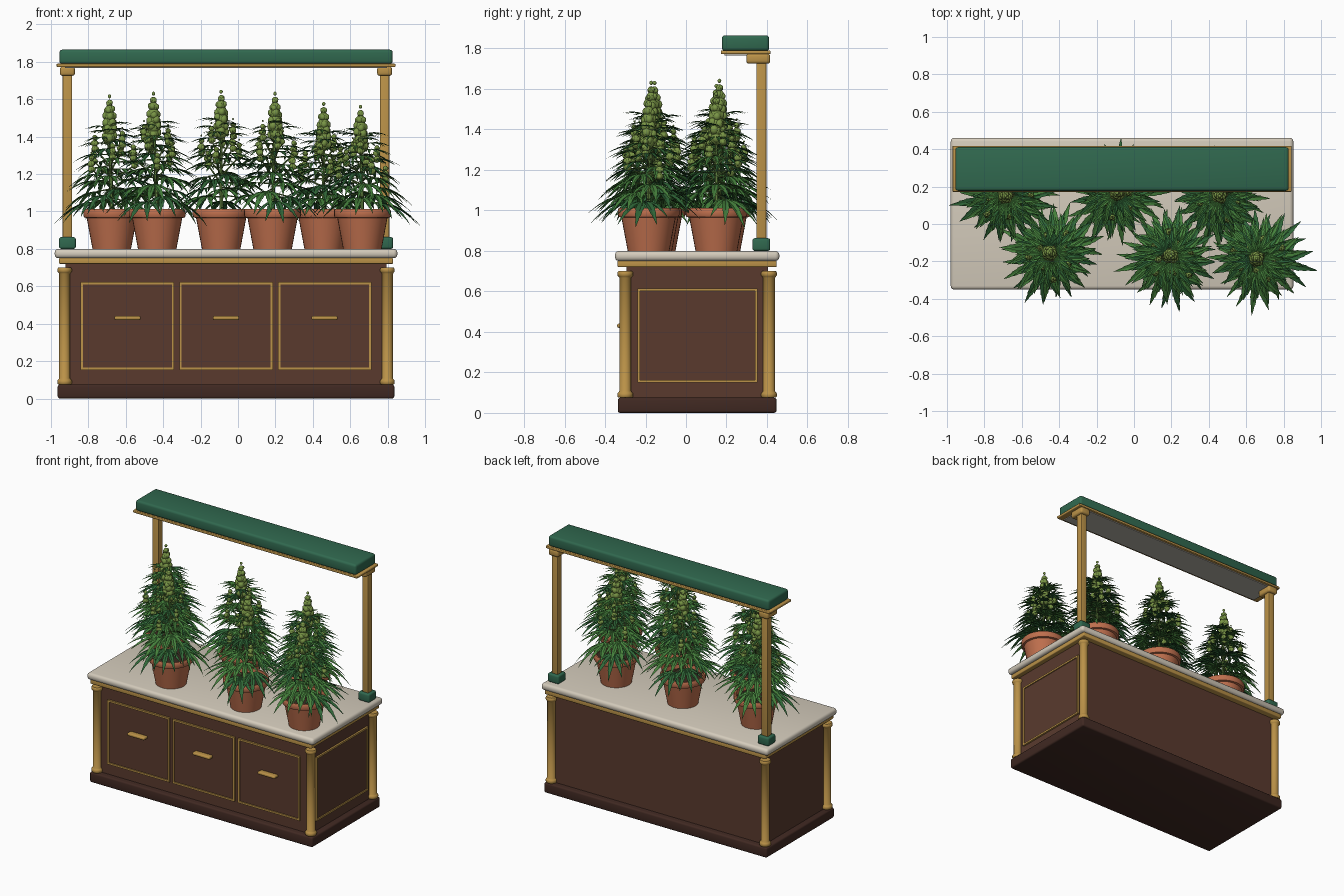
import bpy, bmesh, math, random
from mathutils import Matrix, Vector

if "Cube" in bpy.data.objects:
    bpy.data.objects.remove(bpy.data.objects["Cube"])

random.seed(4)
CX, CY = -0.064, 0.055  # cabinet centre


def material(name, r, g, b):
    m = bpy.data.materials.new(name)
    m.diffuse_color = (r, g, b, 1)
    m.use_nodes = True
    m.node_tree.nodes["Principled BSDF"].inputs["Base Color"].default_value = m.diffuse_color
    return m


WOOD = material("wood", .10, .042, .027)
DARK = material("dark_wood", .052, .022, .016)
GOLD = material("gold", .50, .29, .065)
STONE = material("stone", .66, .60, .50)
GREEN = material("green_enamel", .03, .14, .078)
GLASS = material("lamp_panel", .45, .43, .38)
CLAY = material("terracotta", .52, .16, .075)
SOIL = material("soil", .04, .022, .014)
LEAF = material("leaf", .06, .22, .045)
LEAF2 = material("leaf_dark", .03, .14, .04)
BUD = material("bud", .19, .30, .06)
STEM = material("stem", .12, .22, .05)


def finish(name, bm, mats, smooth=None):
    me = bpy.data.meshes.new(name)
    bm.to_mesh(me)
    bm.free()
    for m in mats:
        me.materials.append(m)
    ob = bpy.data.objects.new(name, me)
    bpy.context.collection.objects.link(ob)
    if smooth:
        bpy.ops.object.select_all(action='DESELECT')
        ob.select_set(True)
        bpy.context.view_layer.objects.active = ob
        bpy.ops.object.shade_smooth_by_angle(angle=math.radians(smooth))
    return ob


def add_box(bm, x0, x1, y0, y1, z0, z1):
    m = Matrix.Translation(((x0 + x1) / 2, (y0 + y1) / 2, (z0 + z1) / 2)) @ \
        Matrix.Diagonal((x1 - x0, y1 - y0, z1 - z0, 1))
    bmesh.ops.create_cube(bm, size=1, matrix=m)


def box(name, dims, mat, bevel=0.0, seg=3):
    bm = bmesh.new()
    add_box(bm, *dims)
    if bevel:
        bmesh.ops.bevel(bm, geom=bm.edges[:], offset=bevel, segments=seg, profile=.5, affect='EDGES')
    return finish(name, bm, [mat], 35 if bevel else None)


def slab(name, hx, hy, z0, z1, mat, bevel=0.0):
    return box(name, (CX - hx, CX + hx, CY - hy, CY + hy, z0, z1), mat, bevel)


def lathe(name, profile, loc, mat, sides=32):
    bm = bmesh.new()
    vs = [bm.verts.new((r, 0, z)) for r, z in profile]
    es = [bm.edges.new(p) for p in zip(vs, vs[1:])]
    bmesh.ops.spin(bm, geom=vs + es, cent=(0, 0, 0), axis=(0, 0, 1), angle=2 * math.pi, steps=sides)
    bmesh.ops.remove_doubles(bm, verts=bm.verts[:], dist=1e-5)
    bmesh.ops.recalc_face_normals(bm, faces=bm.faces[:])
    ob = finish(name, bm, [mat], 40)
    ob.location = loc
    return ob


# Cabinet carcass and counter
slab("plinth", .90, .392, 0, .075, DARK, .012)
slab("cabinet_body", .857, .35, .07, .725, WOOD)
slab("counter_trim", .893, .393, .72, .752, GOLD, .006)
slab("countertop", .916, .406, .75, .80, STONE, .02)

# Corner columns with rounded base and capital rings
col = [(0, .075), (.034, .075), (.039, .082), (.039, .095), (.034, .102), (.029, .108),
       (.029, .667), (.034, .673), (.039, .68), (.039, .692), (.034, .70), (0, .70)]
for sx in (-1, 1):
    for sy in (-1, 1):
        lathe("corner_column", col, (CX + sx * .863, CY + sy * .355, 0), GOLD, 20)


# Door panels, gold frames and handles
def frame(name, a0, a1, z0, z1, d0, d1, side):
    t, bm = .013, bmesh.new()
    for p in ((a0, a1, z0, z0 + t), (a0, a1, z1 - t, z1), (a0, a0 + t, z0, z1), (a1 - t, a1, z0, z1)):
        if side:
            add_box(bm, d0, d1, *p)
        else:
            add_box(bm, p[0], p[1], d0, d1, p[2], p[3])
    finish(name, bm, [GOLD])


for i in (-1, 0, 1):
    x = CX + i * .527
    box("door_panel", (x - .24, x + .24, -.30, -.29, .16, .62), WOOD)
    frame("door_frame", x - .25, x + .25, .153, .622, -.308, -.29, False)
    box("door_handle", (x - .07, x + .07, -.34, -.295, .42, .441), GOLD, .008)
box("side_panel", (.785, .798, -.23, .345, .16, .61), WOOD)
frame("side_frame", -.24, .354, .15, .615, .785, .806, True)

# Lamp posts and lamp bar
for s in (-1, 1):
    x = CX + s * .848
    box("post_foot", (x - .045, x + .045, .328, .416, .80, .863), GREEN, .012)
    box("lamp_post", (x - .025, x + .025, .347, .397, .84, 1.75), GOLD, .005)
    box("post_bracket", (x - .04, x + .04, .298, .416, 1.725, 1.775), GOLD, .014)
box("lamp_trim", (CX - .906, CX + .906, .172, .418, 1.772, 1.79), GOLD, .005)
box("lamp_housing", (CX - .891, CX + .891, .177, .411, 1.788, 1.865), GREEN, .016)
box("lamp_panel", (CX - .86, CX + .86, .19, .40, 1.766, 1.775), GLASS)


def tube(bm, a, b, r0, r1):
    d = b - a
    m = Matrix.Translation((a + b) / 2) @ d.to_track_quat('Z', 'Y').to_matrix().to_4x4()
    bmesh.ops.create_cone(bm, cap_ends=True, segments=6, radius1=r0, radius2=r1, depth=d.length, matrix=m)


# Palmate leaf: seven folded, toothed leaflets arching downwards
OUTLINE = [(0, .12), (.2, .62), (.36, 1), (.38, .82), (.55, .95), (.57, .75),
           (.72, .66), (.74, .48), (.88, .28), (1, .0)]


def add_leaf(bm, m, size, droop, mat):
    for k in range(-3, 4):
        length = size * (1, .92, .72, .45)[abs(k)]
        rot = Matrix.Rotation(k * .46, 4, 'Z')
        prev = None
        for t, w in OUTLINE:
            z = -droop * t * t * length
            half = w * length * .095
            row = [bm.verts.new(m @ rot @ Vector((t * length, s * half, z + abs(s) * half * .35)))
                   for s in (-1, 0, 1)]
            if prev:
                for j in (0, 1):
                    f = bm.faces.new((prev[j], row[j], row[j + 1], prev[j + 1]))
                    f.material_index = mat
            prev = row


# Bud: tapering stack of rounded lumps
def add_bud(bm, base, h, r, layers, lumps):
    def ball(c, rad, stretch=1.15):
        bmesh.ops.create_icosphere(bm, subdivisions=2, radius=rad,
                                   matrix=Matrix.Translation(c) @ Matrix.Diagonal((1, 1, stretch, 1)))
    for i in range(layers):
        t = i / (layers - 1)
        rad = r * (.8 + .35 * t - 1.0 * t * t) if t < .95 else r * .22
        c = base + Vector((0, 0, t * h))
        ball(c, rad * .85)
        for k in range(lumps if t < .95 else 0):
            a = 2 * math.pi * k / lumps + i * 1.1
            ball(c + Vector((math.cos(a), math.sin(a), random.uniform(-.4, .4))) * rad * .55, rad * .52)


POT = [(0, .80), (.103, .80), (.134, .965), (.148, .968), (.152, .978), (.152, 1.005),
       (.147, 1.012), (.137, 1.012), (.132, .985), (.12, .98)]


def plant(x, y, top, lean, start, reach):
    lathe("pot", POT, (x, y, 0), CLAY)
    lathe("pot_soil", [(0, .99), (.134, .985)], (x, y, 0), SOIL)
    foot, tip = Vector((x, y, .98)), Vector((x + lean, y, top))
    leaves, stems, buds = bmesh.new(), bmesh.new(), bmesh.new()
    tube(stems, foot, tip - Vector((0, 0, .1)), .011, .006)
    n = 36
    for i in range(n):
        t = i / (n - 1)
        az = start + i * 2.39996
        p = foot.lerp(tip, .13 + .62 * t)
        size = (.225 - .115 * t) * (reach if i == 0 else random.uniform(.88, 1.04))
        stalk = .095 - .06 * t
        pitch = -.12 + .32 * t + (0 if i == 0 else random.uniform(-.16, .14))
        m = Matrix.Translation(p) @ Matrix.Rotation(az, 4, 'Z') @ Matrix.Rotation(-pitch, 4, 'Y')
        base = m @ Vector((stalk, 0, 0))
        tube(stems, p, base, .004, .003)
        add_leaf(leaves, m @ Matrix.Translation((stalk, 0, 0)), size, .42 - .15 * t, 0 if i % 3 else 1)
    # side branches carrying small buds
    for i in range(8):
        a = start + .6 + i * 2.39996
        r = .14 - .011 * i
        e = Vector((x + lean * .6 + math.cos(a) * r, y + math.sin(a) * r, top - .40 + .022 * i))
        tube(stems, foot.lerp(tip, .25 + .03 * i), e, .005, .004)
        add_bud(buds, e, .09, .026, 4, 3)
    add_bud(buds, tip - Vector((0, 0, .225)), .215, .05, 7, 4)
    finish("plant_leaves", leaves, [LEAF, LEAF2])
    finish("plant_stems", stems, [STEM], 50)
    finish("plant_buds", buds, [BUD], 60)


# Six potted plants: x, y, top height, lean, first leaf direction, first leaf scale
plant(-.675, .15, 1.625, -.012, 3.3, 1.05)
plant(-.432, -.155, 1.64, -.02, 4.2, 1.0)
plant(-.09, .165, 1.65, 0, 1.5, .95)
plant(.185, -.172, 1.64, .013, 4.9, 1.0)
plant(.458, .15, 1.585, 0, 2.0, .95)
plant(.665, -.185, 1.57, -.01, -.2, 1.09)
